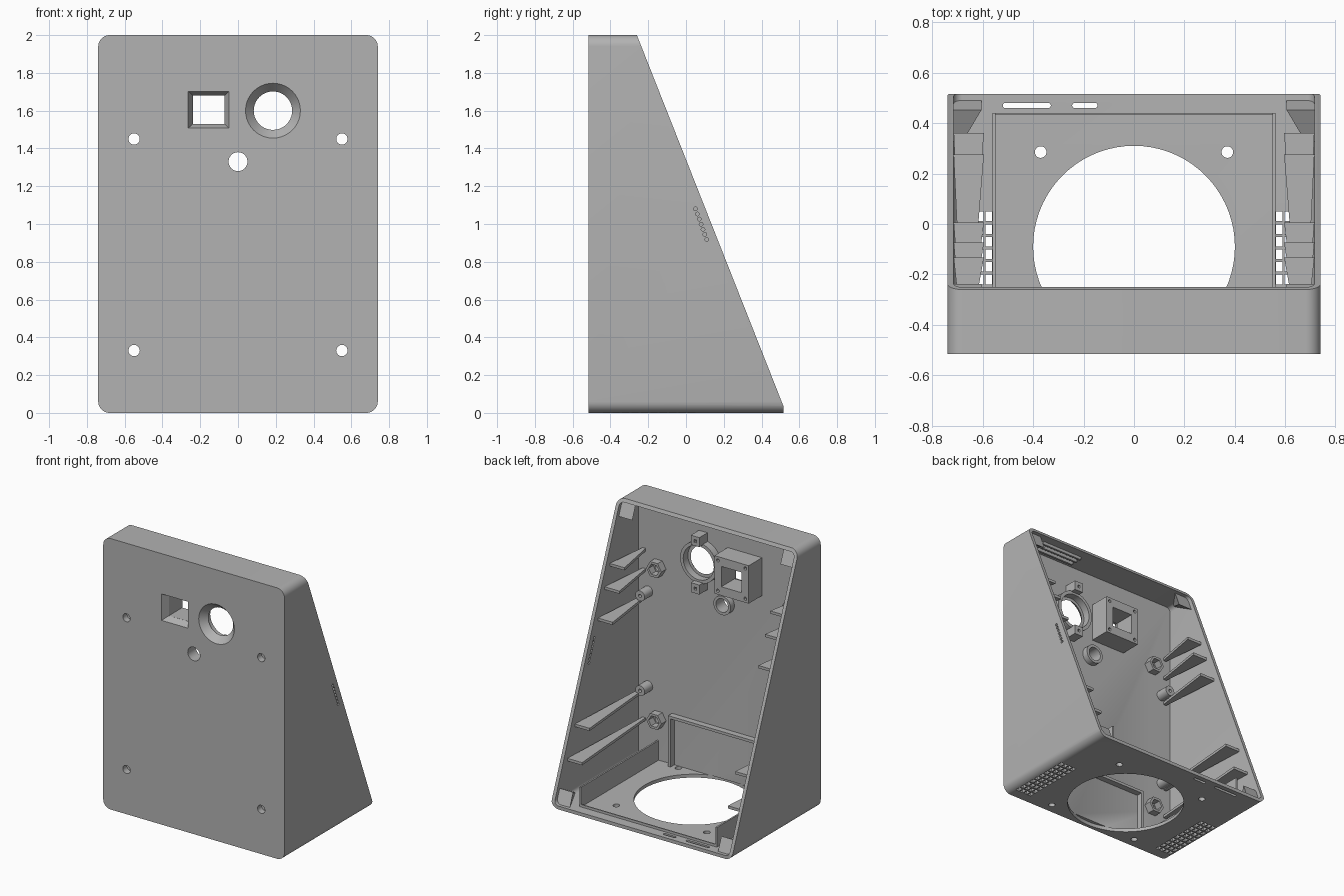
import bpy, bmesh, math

if "Cube" in bpy.data.objects:
    bpy.data.objects.remove(bpy.data.objects["Cube"], do_unlink=True)

grey = bpy.data.materials.new("matte grey plastic")
grey.use_nodes = True
grey.diffuse_color = (0.45, 0.45, 0.45, 1)
grey.node_tree.nodes["Principled BSDF"].inputs["Base Color"].default_value = (0.45, 0.45, 0.45, 1)

FRONT, INNER, FLOOR, WALL = -0.515, -0.465, 0.025, 0.715


def slope(z):
    """Depth of the slanted rear opening at height z."""
    return -0.26 + (2 - z) * 0.395


def place(pts, axis, d):
    """Lift 2D points onto the plane axis = d."""
    return [{"x": (d, u, v), "y": (u, d, v), "z": (u, v, d)}[axis] for u, v in pts]


def circle(u, v, r, n=40, turn=0.0):
    return [(u + r * math.cos(turn + math.tau * i / n),
             v + r * math.sin(turn + math.tau * i / n)) for i in range(n)]


def rect(u, v, hu, hv):
    return [(u - hu, v - hv), (u + hu, v - hv), (u + hu, v + hv), (u - hu, v + hv)]


def rounded(u, v, hu, hv, r, seg=8):
    pts = []
    for k, (su, sv) in enumerate([(1, 1), (-1, 1), (-1, -1), (1, -1)]):
        for i in range(seg + 1):
            a = math.pi / 2 * (k + i / seg)
            pts.append((u + su * (hu - r) + r * math.cos(a), v + sv * (hv - r) + r * math.sin(a)))
    return pts


def loft(bm, loops, ring=False):
    """Skin a stack of equal loops, capped or closed into a ring."""
    rows = [[bm.verts.new(p) for p in loop] for loop in loops]
    n = len(rows[0])
    pairs = list(zip(rows, rows[1:])) + ([(rows[-1], rows[0])] if ring else [])
    for a, b in pairs:
        for i in range(n):
            j = (i + 1) % n
            bm.faces.new((a[i], a[j], b[j], b[i]))
    if not ring:
        bm.faces.new(rows[0])
        bm.faces.new(rows[-1])


def prism(bm, pts, axis, a, b):
    loft(bm, [place(pts, axis, a), place(pts, axis, b)])


def tube(bm, outer, inner, axis, a, b):
    loft(bm, [place(outer, axis, a), place(outer, axis, b),
              place(inner, axis, b), place(inner, axis, a)], True)


def finish(name, bm):
    bmesh.ops.recalc_face_normals(bm, faces=bm.faces)
    me = bpy.data.meshes.new(name)
    bm.to_mesh(me)
    bm.free()
    me.materials.append(grey)
    ob = bpy.data.objects.new(name, me)
    bpy.context.scene.collection.objects.link(ob)
    return ob


def cut(ob, bm):
    """Subtract a bmesh from an object and discard the cutter."""
    cutter = finish("cutter", bm)
    cutter.hide_render = True
    mod = ob.modifiers.new("cut", "BOOLEAN")
    mod.operation, mod.solver, mod.object = "DIFFERENCE", "EXACT", cutter
    dg = bpy.context.evaluated_depsgraph_get()
    dg.update()
    me = bpy.data.meshes.new_from_object(ob.evaluated_get(dg))
    ob.modifiers.clear()
    ob.data = me
    bpy.data.objects.remove(cutter, do_unlink=True)


parts = []

# Wedge-shaped case: rounded block, hollowed, then sliced along the slope
bm = bmesh.new()
prism(bm, rounded(0, 1, 0.74, 1, 0.06), "y", FRONT, 0.515)
case = finish("case", bm)
parts.append(case)
bm = bmesh.new()
prism(bm, rounded(0, 1, WALL, 1 - FLOOR, 0.035), "y", INNER, 1)
cut(case, bm)
bm = bmesh.new()
prism(bm, [(slope(2.2), 2.2), (slope(-0.2), -0.2), (2, -0.2), (2, 2.2)], "x", -1, 1)
cut(case, bm)

# Openings in the front panel, floor and side wall
SCREWS = [(x, z) for x in (-0.55, 0.55) for z in (0.33, 1.45)]
bm = bmesh.new()
for x, z in SCREWS:
    prism(bm, circle(x, z, 0.03, 24), "y", -0.6, -0.44)
prism(bm, circle(0, 1.33, 0.05), "y", -0.6, -0.44)
loft(bm, [place(circle(0.185, 1.6, r), "y", y) for r, y in ((0.148, -0.518), (0.1, INNER + 0.002))])
loft(bm, [place(rect(-0.155, 1.605, w, w * 0.9), "y", y) for w, y in ((0.11, -0.518), (0.083, INNER + 0.002))])
prism(bm, circle(0, -0.09, 0.4, 72), "z", -0.1, 0.027)
for x in (-0.37, 0.37):
    for y in (-0.44, 0.285):
        prism(bm, circle(x, y, 0.023, 20), "z", -0.1, 0.05)
for side in (-1, 1):
    for col in range(4):
        for row in range(10):
            prism(bm, rect(side * (0.575 + 0.035 * col), 0.03 - 0.05 * row, 0.013, 0.019), "z", -0.1, 0.05)
for x, w in ((-0.425, 0.095), (-0.195, 0.05)):
    prism(bm, rounded(x, 0.47, w, 0.01, 0.009, 4), "z", -0.1, 0.05)
for i in range(7):
    prism(bm, circle(0.05 + 0.01 * i, 1.08 - 0.027 * i, 0.01, 12), "x", 0.7, 0.8)
cut(case, bm)

# Square sensor housing with four pilot holes
bm = bmesh.new()
tube(bm, rect(-0.155, 1.605, 0.14, 0.14), rect(-0.155, 1.605, 0.083, 0.075), "y", INNER, -0.31)
housing = finish("square_housing", bm)
bm = bmesh.new()
for sx in (-1, 1):
    for sz in (-1, 1):
        prism(bm, circle(-0.155 + sx * 0.112, 1.605 + sz * 0.112, 0.012, 12), "y", -0.37, -0.28)
cut(housing, bm)
parts.append(housing)

# Round collar with mounting tabs, and the small collar below
bm = bmesh.new()
tube(bm, circle(0.185, 1.6, 0.15), circle(0.185, 1.6, 0.125), "y", INNER, -0.41)
for s in (-1, 1):
    tube(bm, rect(0.185, 1.6 + s * 0.175, 0.035, 0.035), rect(0.185, 1.6 + s * 0.175, 0.01, 0.01),
         "y", INNER, -0.37)
parts.append(finish("round_collar", bm))
bm = bmesh.new()
tube(bm, circle(0, 1.33, 0.07), circle(0, 1.33, 0.05), "y", INNER, -0.42)
parts.append(finish("small_collar", bm))

# Hexagonal nut holders behind the screw holes
bm = bmesh.new()
for x, z in SCREWS:
    tube(bm, circle(x, z, 0.062, 6), circle(x, z, 0.043, 6), "y", INNER, -0.41)
parts.append(finish("nut_holders", bm))

# Parts repeated on both side walls
for side, label in ((1, "left"), (-1, "right")):
    bm = bmesh.new()
    for z in (1.55, 1.4, 1.2, 0.52, 0.3):
        back = slope(z) - 0.05
        tri = [(side * WALL, back), (side * 0.595, back), (side * 0.655, INNER), (side * 0.68, INNER)]
        prism(bm, tri, "z", z - 0.01, z + 0.01)
    parts.append(finish(label + "_fins", bm))

    bm = bmesh.new()
    for z in (0.55, 1.25):
        tube(bm, circle(side * 0.635, z, 0.038, 24), circle(side * 0.635, z, 0.012, 24), "y", INNER, -0.37)
    parts.append(finish(label + "_screw_bosses", bm))

    bm = bmesh.new()
    prism(bm, rect(side * 0.555, 0.095, 0.006, 0.075), "y", INNER, 0.44)
    parts.append(finish(label + "_floor_rib", bm))

    # Corner blocks that taper forwards from the slanted opening
    bm = bmesh.new()
    for z0, dz, reach in ((1.977, -0.11, 0.16), (0.023, 0.1, 0.22)):
        def corner(k, shift):
            spots = [(WALL, z0), (WALL - 0.11 * k, z0), (WALL - 0.11 * k, z0 + dz * k), (WALL, z0 + dz * k)]
            return [(side * x, slope(z) - shift, z) for x, z in spots]
        loft(bm, [corner(1, 0.03), corner(0.15, reach)])
    parts.append(finish(label + "_corner_blocks", bm))

# Raised frame at the foot of the front panel and low rib across the floor
bm = bmesh.new()
for x in (-0.43, 0.43):
    prism(bm, rect(x, 0.21, 0.01, 0.19), "y", INNER, -0.42)
prism(bm, rect(0, 0.39, 0.42, 0.01), "y", INNER, -0.42)
parts.append(finish("lower_frame", bm))
bm = bmesh.new()
prism(bm, rect(0, 0.033, 0.549, 0.01), "y", 0.432, 0.44)
parts.append(finish("rear_floor_rib", bm))

# Thin ribs under the top wall
bm = bmesh.new()
for i in range(3):
    prism(bm, rect(0.38, 1.965, 0.17, 0.012), "y", -0.42 + 0.045 * i, -0.405 + 0.045 * i)
parts.append(finish("top_ribs", bm))

bpy.ops.object.select_all(action="DESELECT")
for ob in parts:
    ob.select_set(True)
bpy.context.view_layer.objects.active = case
bpy.ops.object.shade_smooth_by_angle()
